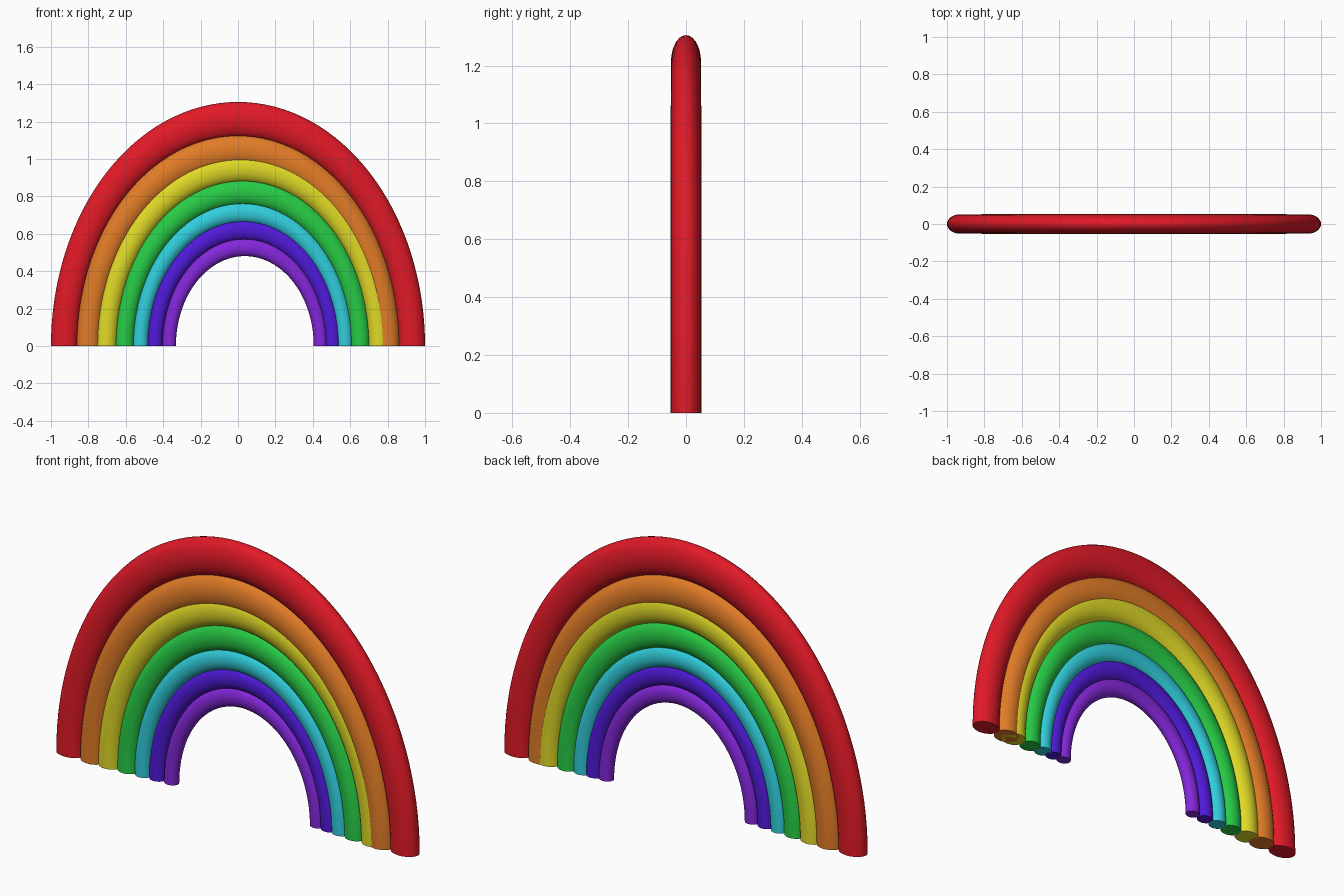
import bpy, math

if "Cube" in bpy.data.objects:
    bpy.data.objects.remove(bpy.data.objects["Cube"])

SEG, SIDES, STRETCH = 64, 28, 1.305

# name, left foot centre, right foot centre, half width in x, half depth in y, colour
BANDS = [
    ("red",    -0.928, 0.928, 0.072, 0.052, (0.75, 0.01, 0.02)),
    ("orange", -0.800, 0.800, 0.065, 0.054, (0.75, 0.20, 0.02)),
    ("yellow", -0.705, 0.755, 0.060, 0.053, (0.75, 0.70, 0.02)),
    ("green",  -0.607, 0.653, 0.053, 0.046, (0.02, 0.60, 0.06)),
    ("cyan",   -0.522, 0.572, 0.043, 0.040, (0.03, 0.62, 0.72)),
    ("blue",   -0.445, 0.507, 0.041, 0.035, (0.08, 0.01, 0.70)),
    ("violet", -0.368, 0.441, 0.036, 0.031, (0.23, 0.02, 0.70)),
]


def arch_band(name, left, right, half_w, half_d, colour):
    """Half torus with capped feet, stretched upward."""
    cx, radius = (left + right) / 2, (right - left) / 2
    verts, faces = [], []
    for i in range(SEG + 1):
        a = math.pi * i / SEG
        for j in range(SIDES):
            b = 2 * math.pi * j / SIDES
            r = radius + half_w * math.cos(b)
            verts.append((cx + r * math.cos(a), half_d * math.sin(b),
                          STRETCH * r * math.sin(a)))
    for i in range(SEG):
        for j in range(SIDES):
            k = (j + 1) % SIDES
            p, q = i * SIDES, (i + 1) * SIDES
            faces.append((p + j, p + k, q + k, q + j)[::-1])
    # feet caps
    faces.append(tuple(range(SIDES)))
    faces.append(tuple(SEG * SIDES + j for j in reversed(range(SIDES))))

    mesh = bpy.data.meshes.new(name)
    mesh.from_pydata(verts, [], faces)
    obj = bpy.data.objects.new(name, mesh)
    bpy.context.collection.objects.link(obj)
    mat = bpy.data.materials.new(name)
    mat.diffuse_color = (*colour, 1)
    mat.use_nodes = True
    mat.node_tree.nodes["Principled BSDF"].inputs["Base Color"].default_value = mat.diffuse_color
    mesh.materials.append(mat)

    # consistent outward normals, smooth tube with crisp feet
    bpy.ops.object.select_all(action='DESELECT')
    obj.select_set(True)
    bpy.context.view_layer.objects.active = obj
    bpy.ops.object.mode_set(mode='EDIT')
    bpy.ops.mesh.select_all(action='SELECT')
    bpy.ops.mesh.normals_make_consistent(inside=False)
    bpy.ops.object.mode_set(mode='OBJECT')
    bpy.ops.object.shade_smooth_by_angle(angle=math.radians(40))


for name, *spec in BANDS:
    arch_band(name + "_band", *spec)
